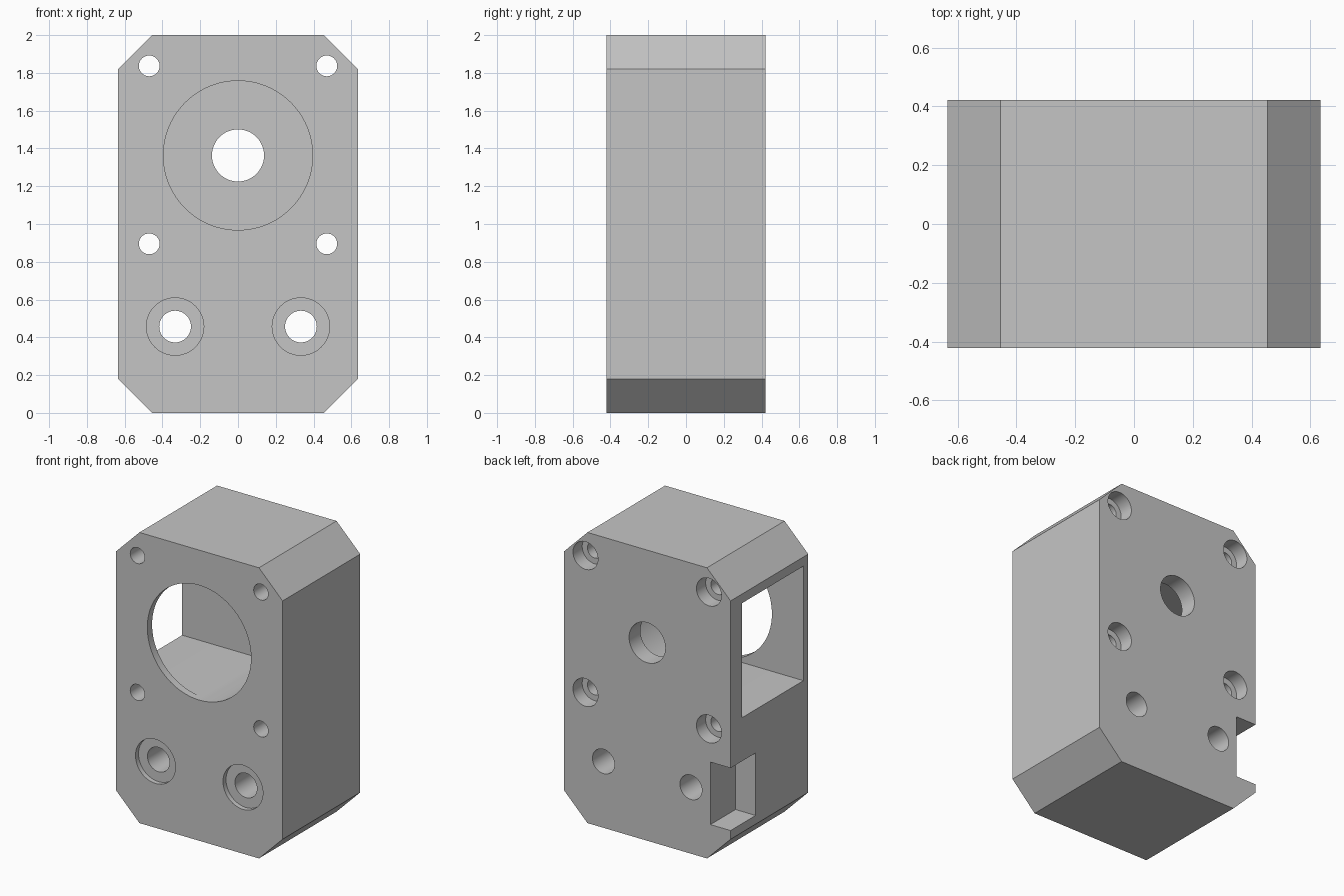
import bpy, bmesh, math
from mathutils import Matrix

cube = bpy.data.objects.get("Cube")
if cube:
    bpy.data.objects.remove(cube, do_unlink=True)

HX, HY, H = 0.635, 0.422, 2.0      # half width, half depth, height
CHAMFER = 0.18
BORE_Z, BORE_R = 1.363, 0.395

grey = bpy.data.materials.new("plain grey")
grey.use_nodes = True
colour = (0.56, 0.56, 0.56, 1)
grey.diffuse_color = colour
grey.node_tree.nodes["Principled BSDF"].inputs["Base Color"].default_value = colour


def add_object(name, bm):
    bmesh.ops.recalc_face_normals(bm, faces=bm.faces)
    mesh = bpy.data.meshes.new(name)
    bm.to_mesh(mesh)
    bm.free()
    mesh.materials.append(grey)
    ob = bpy.data.objects.new(name, mesh)
    bpy.context.collection.objects.link(ob)
    return ob


def box(name, x0, x1, y0, y1, z0, z1):
    bm = bmesh.new()
    size = Matrix.Diagonal((x1 - x0, y1 - y0, z1 - z0, 1))
    centre = Matrix.Translation(((x0 + x1) / 2, (y0 + y1) / 2, (z0 + z1) / 2))
    bmesh.ops.create_cube(bm, size=1, matrix=centre @ size)
    return add_object(name, bm)


def drill(name, x, z, radius, y0, y1, segments=48):
    bm = bmesh.new()
    place = Matrix.Translation((x, (y0 + y1) / 2, z)) @ Matrix.Rotation(math.pi / 2, 4, "X")
    bmesh.ops.create_cone(bm, cap_ends=True, segments=segments, radius1=radius,
                          radius2=radius, depth=y1 - y0, matrix=place)
    return add_object(name, bm)


# Block with four chamfered long edges
block = box("housing_block", -HX, HX, -HY, HY, 0, H)
bm = bmesh.new()
bm.from_mesh(block.data)
long_edges = [e for e in bm.edges if abs(e.verts[0].co.y - e.verts[1].co.y) > 0.1]
bmesh.ops.bevel(bm, geom=long_edges, offset=CHAMFER, segments=1, affect="EDGES")
bm.to_mesh(block.data)
bm.free()

OUT = HY + 0.1
cutters = [
    # Main chamber: side window slot, round bore and shaft hole
    box("side_window_cutter", -HX - 0.1, 0, -0.37, 0.30,
        BORE_Z - BORE_R + 0.001, BORE_Z + BORE_R - 0.001),
    drill("main_bore_cutter", 0, BORE_Z, BORE_R, -OUT, 0.30, 96),
    drill("shaft_hole_cutter", 0, BORE_Z, 0.138, 0.2, OUT),
    # Corner notch at the back
    box("corner_notch_cutter", -HX - 0.1, -0.482, 0.15, OUT, 0.24, 0.67),
]
for side in (-1, 1):
    # Screw holes, counterbored from the back
    for z in (0.895, 1.837):
        cutters.append(drill("screw_hole_cutter", side * 0.47, z, 0.055, -OUT, OUT))
        cutters.append(drill("screw_head_cutter", side * 0.47, z, 0.095, HY - 0.1, OUT))
    # Lower holes, counterbored from the front
    cutters.append(drill("lower_hole_cutter", side * 0.333, 0.457, 0.084, -OUT, OUT))
    cutters.append(drill("lower_recess_cutter", side * 0.333, 0.457, 0.152, -OUT, -HY + 0.033))

# Cut everything out of the block
bpy.ops.object.select_all(action="DESELECT")
bpy.context.view_layer.objects.active = block
block.select_set(True)
for cutter in cutters:
    cutter.hide_render = True
    mod = block.modifiers.new(cutter.name, "BOOLEAN")
    mod.operation = "DIFFERENCE"
    mod.solver = "EXACT"
    mod.object = cutter
    bpy.ops.object.modifier_apply(modifier=mod.name)
    bpy.data.objects.remove(cutter, do_unlink=True)

bpy.ops.object.shade_smooth_by_angle(angle=math.radians(30))
